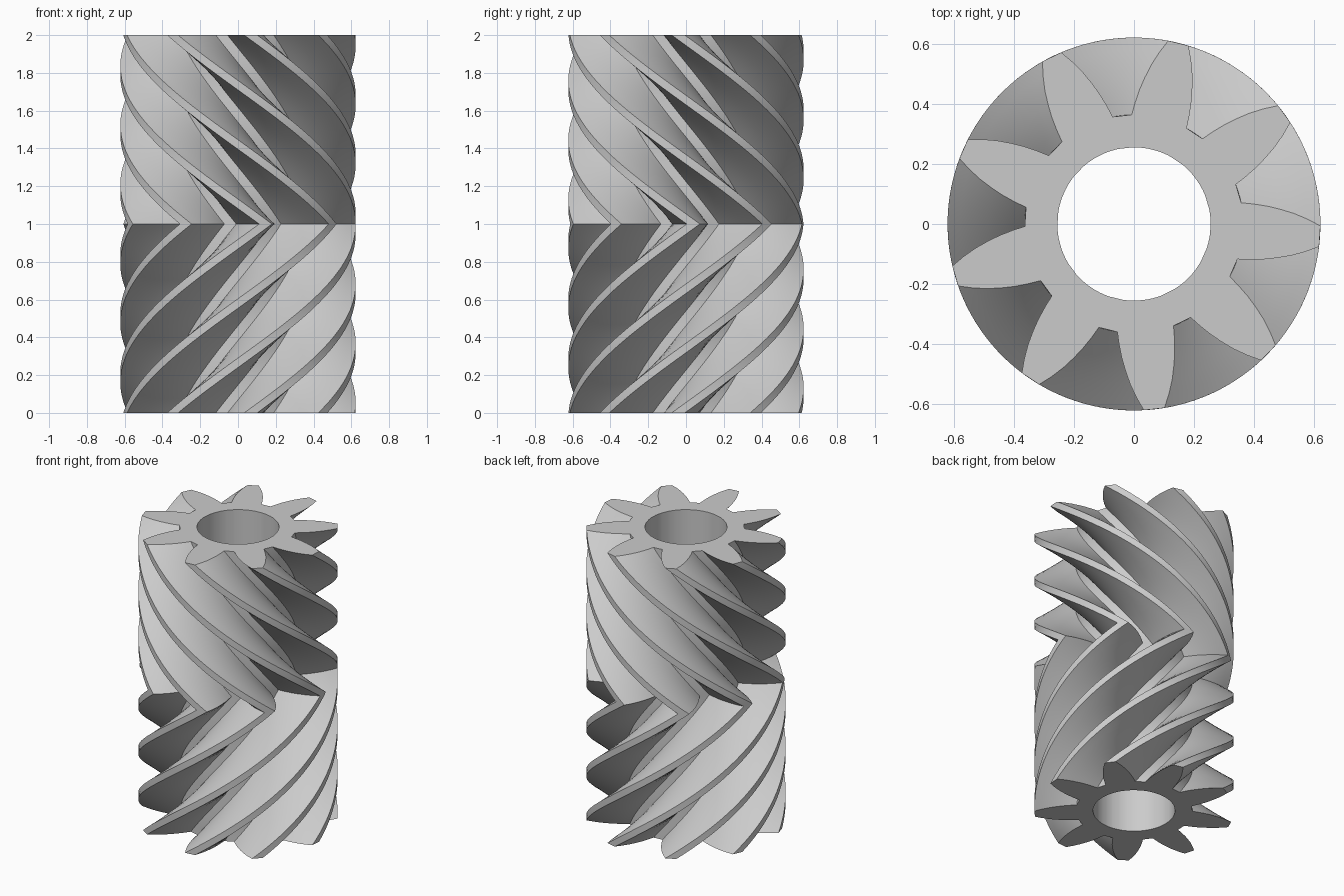
import bpy
import bmesh
import math

if "Cube" in bpy.data.objects:
    bpy.data.objects.remove(bpy.data.objects["Cube"], do_unlink=True)

TEETH = 9
BORE = 0.256
HEIGHT = 2.0
LAYERS = 96                 # even, so one ring falls on the chevron line
TWIST = 127.4               # degrees of helix in each half
PHASE = -3.8                # tooth centre at both end faces
# Tooth flank from root to tip: (radius, half-width in degrees)
FLANK = [(0.365, 15.0), (0.405, 13.3), (0.45, 11.4), (0.49, 9.6),
         (0.535, 7.6), (0.58, 5.4), (0.623, 3.2)]

# Gear outline as (radius, angle), counter-clockwise
outline = []
for t in range(TEETH):
    centre = PHASE + t * 360 / TEETH
    outline += [(r, centre - w) for r, w in FLANK]
    outline += [(r, centre + w) for r, w in reversed(FLANK)]
n = len(outline)


def ring(bm, z, turn=0.0, radius=None):
    verts = []
    for r, a in outline:
        ang = math.radians(a + turn)
        rr = radius or r
        verts.append(bm.verts.new((rr * math.cos(ang), rr * math.sin(ang), z)))
    return verts


def bridge(bm, low, high):
    for i in range(n):
        j = (i + 1) % n
        bm.faces.new((low[i], low[j], high[j], high[i]))


bm = bmesh.new()

# Toothed skin, twisting one way up to the middle and back again above it
rings = []
for k in range(LAYERS + 1):
    z = HEIGHT * k / LAYERS
    rings.append(ring(bm, z, TWIST * (1 - abs(z - 1))))
for low, high in zip(rings, rings[1:]):
    bridge(bm, low, high)

# Straight bore and the two flat end faces
bore_low = ring(bm, 0, radius=BORE)
bore_high = ring(bm, HEIGHT, radius=BORE)
bridge(bm, bore_high, bore_low)
bridge(bm, rings[-1], bore_high)
bridge(bm, bore_low, rings[0])
bmesh.ops.recalc_face_normals(bm, faces=bm.faces)

mesh = bpy.data.meshes.new("herringbone_gear")
bm.to_mesh(mesh)
bm.free()
gear = bpy.data.objects.new("herringbone_gear", mesh)
bpy.context.collection.objects.link(gear)

# Single grey material
grey = bpy.data.materials.new("plain grey")
grey.use_nodes = True
colour = (0.6, 0.6, 0.6, 1)
grey.diffuse_color = colour
grey.node_tree.nodes["Principled BSDF"].inputs["Base Color"].default_value = colour
mesh.materials.append(grey)

# Smooth flanks and bore, crisp tooth edges
bpy.ops.object.select_all(action="DESELECT")
gear.select_set(True)
bpy.context.view_layer.objects.active = gear
bpy.ops.object.shade_smooth_by_angle(angle=math.radians(30))
